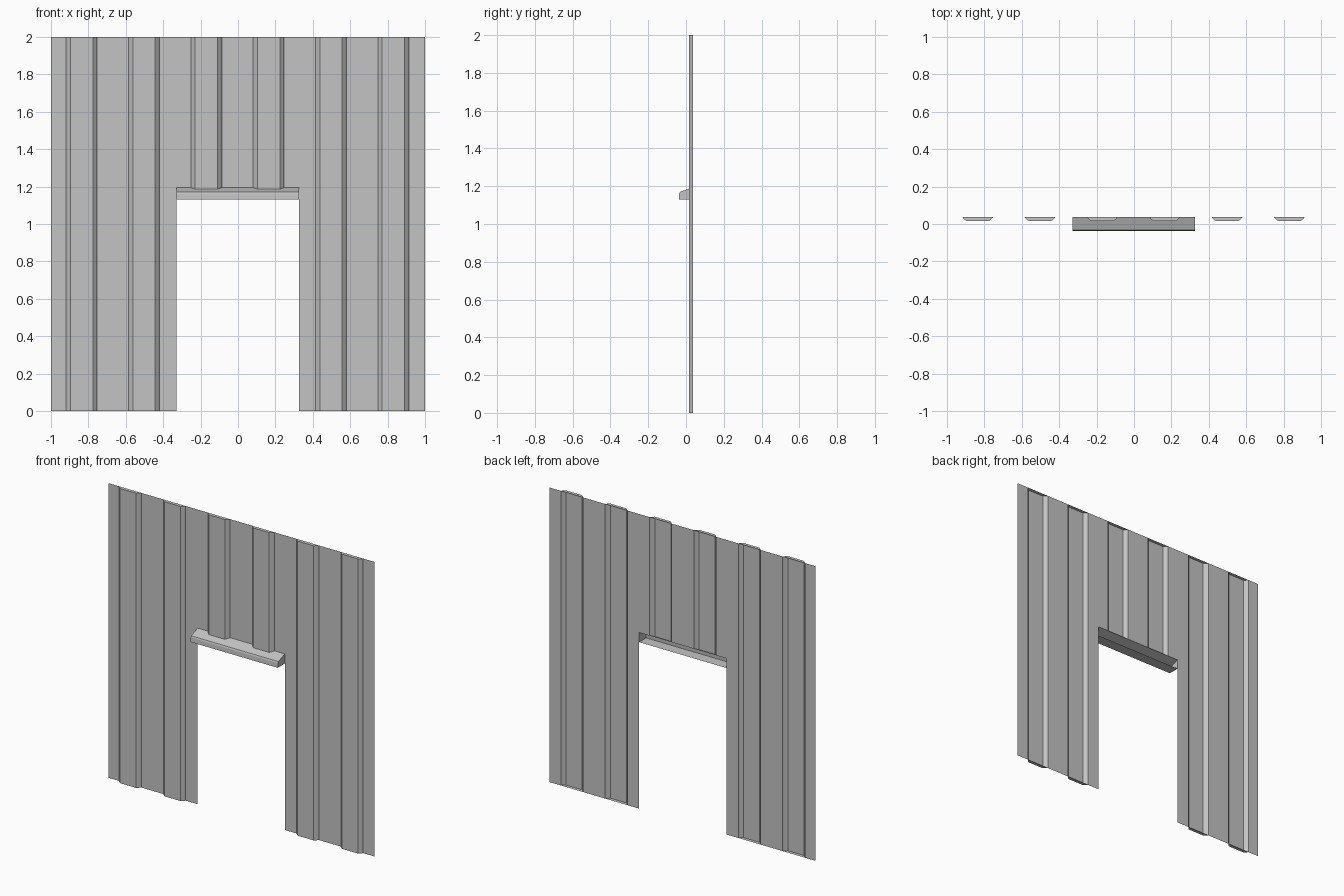
import bpy, bmesh

cube = bpy.data.objects.get("Cube")
if cube:
    bpy.data.objects.remove(cube)

GREY = (0.55, 0.55, 0.55, 1)
metal = bpy.data.materials.new("grey painted metal")
metal.use_nodes = True
metal.diffuse_color = GREY
metal.node_tree.nodes["Principled BSDF"].inputs["Base Color"].default_value = GREY

BACK, RIB_FRONT = 0.038, 0.015
DOOR_L, DOOR_R = -0.33, 0.325
TOP = 2.0
RIBS = [-0.836 + i / 3 for i in range(6)]
# Half of a rib cross-section: distance from its centre, depth
RIB_HALF = [(0.083, BACK), (0.077, 0.030), (0.060, RIB_FRONT)]


def sill_height(y):
    """Height of the sloping canopy top at depth y."""
    return 1.17 + (y + 0.032) * 0.36


def make_object(name, bm):
    mesh = bpy.data.meshes.new(name)
    bm.to_mesh(mesh)
    bm.free()
    mesh.materials.append(metal)
    obj = bpy.data.objects.new(name, mesh)
    bpy.context.collection.objects.link(obj)
    return obj


def corrugated_panel(name, x0, x1, bottom, cap_bottom):
    """Thin sheet with ribs pressed forward, hollow behind and capped at the ends."""
    bm = bmesh.new()

    def column(x, y):
        return bm.verts.new((x, y, bottom(y))), bm.verts.new((x, y, TOP))

    columns = [column(x0, BACK)]
    for c in [r for r in RIBS if x0 < r < x1]:
        rib = [column(c - d, y) for d, y in RIB_HALF]
        rib += [column(c + d, y) for d, y in reversed(RIB_HALF)]
        bm.faces.new([v[1] for v in rib])
        if cap_bottom:
            bm.faces.new([v[0] for v in reversed(rib)])
        columns += rib
    columns.append(column(x1, BACK))
    for a, b in zip(columns, columns[1:]):
        bm.faces.new((a[0], b[0], b[1], a[1]))
    return make_object(name, bm)


# Wall sheets beside and above the doorway
corrugated_panel("wall_panel_right", -1, DOOR_L, lambda y: 0, True)
corrugated_panel("wall_panel_left", DOOR_R, 1, lambda y: 0, True)
corrugated_panel("wall_panel_over_door", DOOR_L, DOOR_R, sill_height, False)

# Hollow canopy over the doorway, open at the back
profile = [(BACK, 1.13), (-0.038, 1.13), (-0.036, 1.16),
           (-0.032, 1.17), (BACK, sill_height(BACK))]
bm = bmesh.new()
ends = [[bm.verts.new((x, y, z)) for y, z in profile] for x in (DOOR_L, DOOR_R)]
for i in range(len(profile) - 1):
    bm.faces.new((ends[0][i], ends[0][i + 1], ends[1][i + 1], ends[1][i]))
for end in ends:
    bm.faces.new(end)
bmesh.ops.recalc_face_normals(bm, faces=bm.faces)
make_object("door_canopy", bm)
